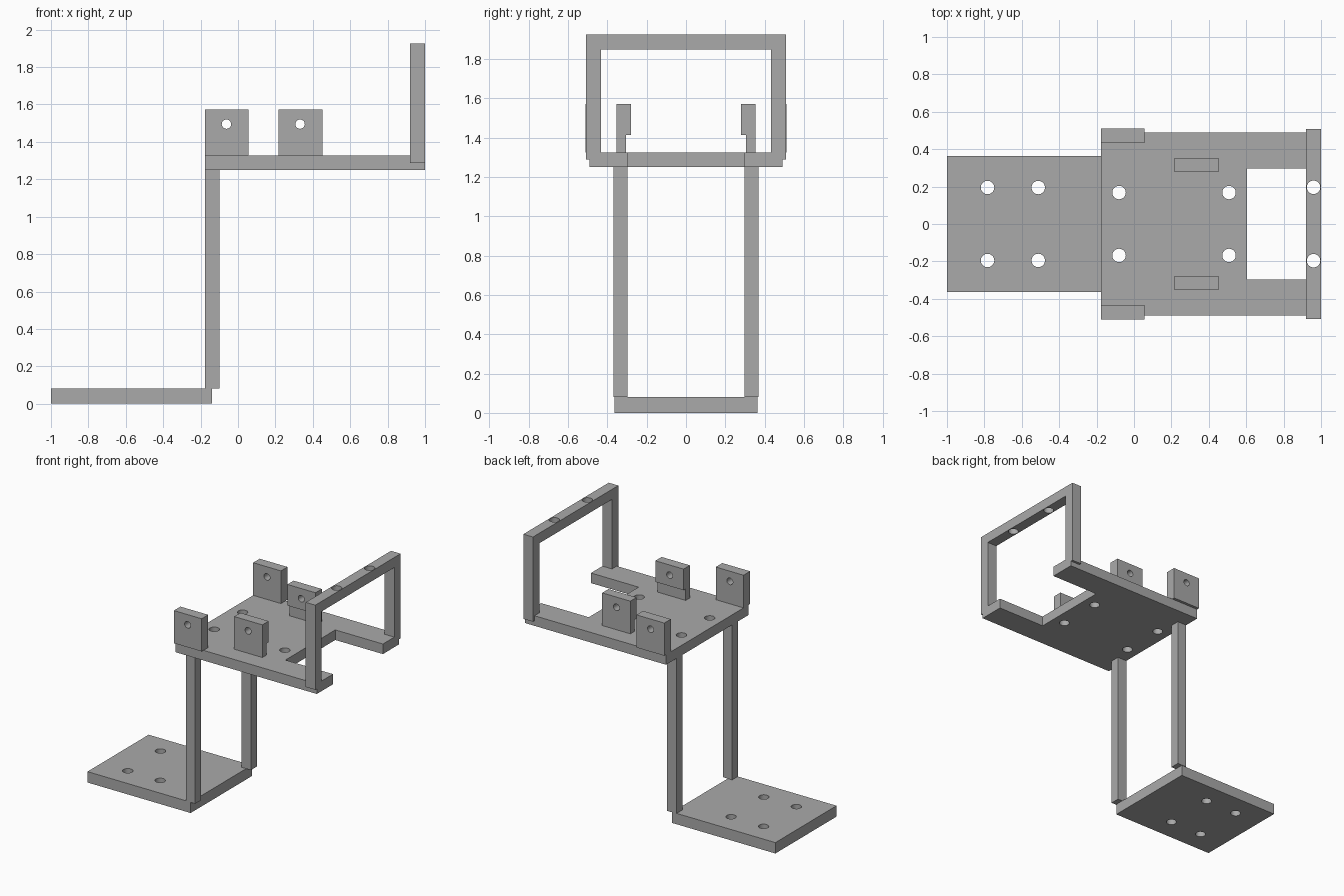
import bpy, bmesh, math
from mathutils import Matrix

cube = bpy.data.objects.get("Cube")
if cube:
    bpy.data.objects.remove(cube, do_unlink=True)

grey = bpy.data.materials.new("plain grey")
grey.use_nodes = True
colour = (0.4, 0.4, 0.4, 1)
grey.diffuse_color = colour
grey.node_tree.nodes["Principled BSDF"].inputs["Base Color"].default_value = colour


def add_object(name, bm):
    bmesh.ops.recalc_face_normals(bm, faces=bm.faces)
    mesh = bpy.data.meshes.new(name)
    bm.to_mesh(mesh)
    bm.free()
    mesh.materials.append(grey)
    obj = bpy.data.objects.new(name, mesh)
    bpy.context.collection.objects.link(obj)
    return obj


def prism(name, outline, axis, start, end):
    """Extrude a flat outline along x, y or z."""
    bm = bmesh.new()
    place = {"x": lambda a, b: (start, a, b),
             "y": lambda a, b: (a, start, b),
             "z": lambda a, b: (a, b, start)}[axis]
    face = bm.faces.new([bm.verts.new(place(a, b)) for a, b in outline])
    moved = bmesh.ops.extrude_face_region(bm, geom=[face])["geom"]
    step = [(end - start) * (axis == k) for k in "xyz"]
    bmesh.ops.translate(bm, vec=step, verts=[v for v in moved if isinstance(v, bmesh.types.BMVert)])
    return add_object(name, bm)


def box(name, x, y, z):
    return prism(name, [(x[0], y[0]), (x[1], y[0]), (x[1], y[1]), (x[0], y[1])], "z", *z)


def drill(obj, centres, radius, along_y=False):
    """Cut round through holes and remove the cutter afterwards."""
    bm = bmesh.new()
    turn = Matrix.Rotation(math.pi / 2 if along_y else 0, 4, "X")
    for c in centres:
        bmesh.ops.create_cone(bm, cap_ends=True, segments=32, radius1=radius, radius2=radius,
                              depth=0.3, matrix=Matrix.Translation(c) @ turn)
    cutter = add_object("hole_cutter", bm)
    cutter.hide_render = True
    mod = obj.modifiers.new("holes", "BOOLEAN")
    mod.operation = "DIFFERENCE"
    mod.solver = "EXACT"
    mod.object = cutter
    bpy.context.view_layer.objects.active = obj
    bpy.ops.object.modifier_apply(modifier=mod.name)
    bpy.data.objects.remove(cutter, do_unlink=True)
    bpy.context.view_layer.objects.active = obj
    bpy.ops.object.select_all(action="DESELECT")
    obj.select_set(True)
    bpy.ops.object.shade_smooth_by_angle(angle=math.radians(30))


BACK = -0.177          # shared edge of legs, deck and outer lugs
DECK = (1.25, 1.326)   # bottom and top of the deck

# Base plate with four screw holes
base = box("base_plate", (-1, -0.14), (-0.364, 0.364), (0, 0.082))
drill(base, [(x, s * 0.195, 0.04) for x in (-0.783, -0.512) for s in (-1, 1)], 0.036)

# Deck, open at one end between two arms
half = [(BACK, 0.49), (1, 0.49), (1, 0.297), (0.603, 0.297)]
deck = prism("deck", half + [(x, -y) for x, y in reversed(half)], "z", *DECK)
drill(deck, [(x, s * 0.168, 1.29) for x in (-0.08, 0.508) for s in (-1, 1)], 0.036)

# Upright frame: an upside-down U
outer = [(-0.508, 1.288), (-0.508, 1.926), (0.508, 1.926), (0.508, 1.288)]
inner = [(0.433, 1.288), (0.433, 1.85), (-0.433, 1.85), (-0.433, 1.288)]
frame = prism("upright_frame", outer + inner, "x", 0.92, 1)
drill(frame, [(0.96, s * 0.196, 1.89) for s in (-1, 1)], 0.036)

# Legs and drilled lugs on both sides
for s, side in ((1, "left"), (-1, "right")):
    box(f"leg_{side}", (BACK, -0.1), (s * 0.297, s * 0.368), (0.082, DECK[0]))

    lug = box(f"outer_lug_{side}", (BACK, 0.055), (s * 0.433, s * 0.511), (DECK[1], 1.572))
    drill(lug, [(-0.062, s * 0.47, 1.495)], 0.025, along_y=True)

    # Inner lugs are undercut on the face toward the middle
    section = [(0.305, DECK[1]), (0.354, DECK[1]), (0.354, 1.572),
               (0.279, 1.572), (0.279, 1.413), (0.305, 1.413)]
    lug = prism(f"inner_lug_{side}", [(s * y, z) for y, z in section], "x", 0.216, 0.451)
    drill(lug, [(0.332, s * 0.317, 1.495)], 0.025, along_y=True)
